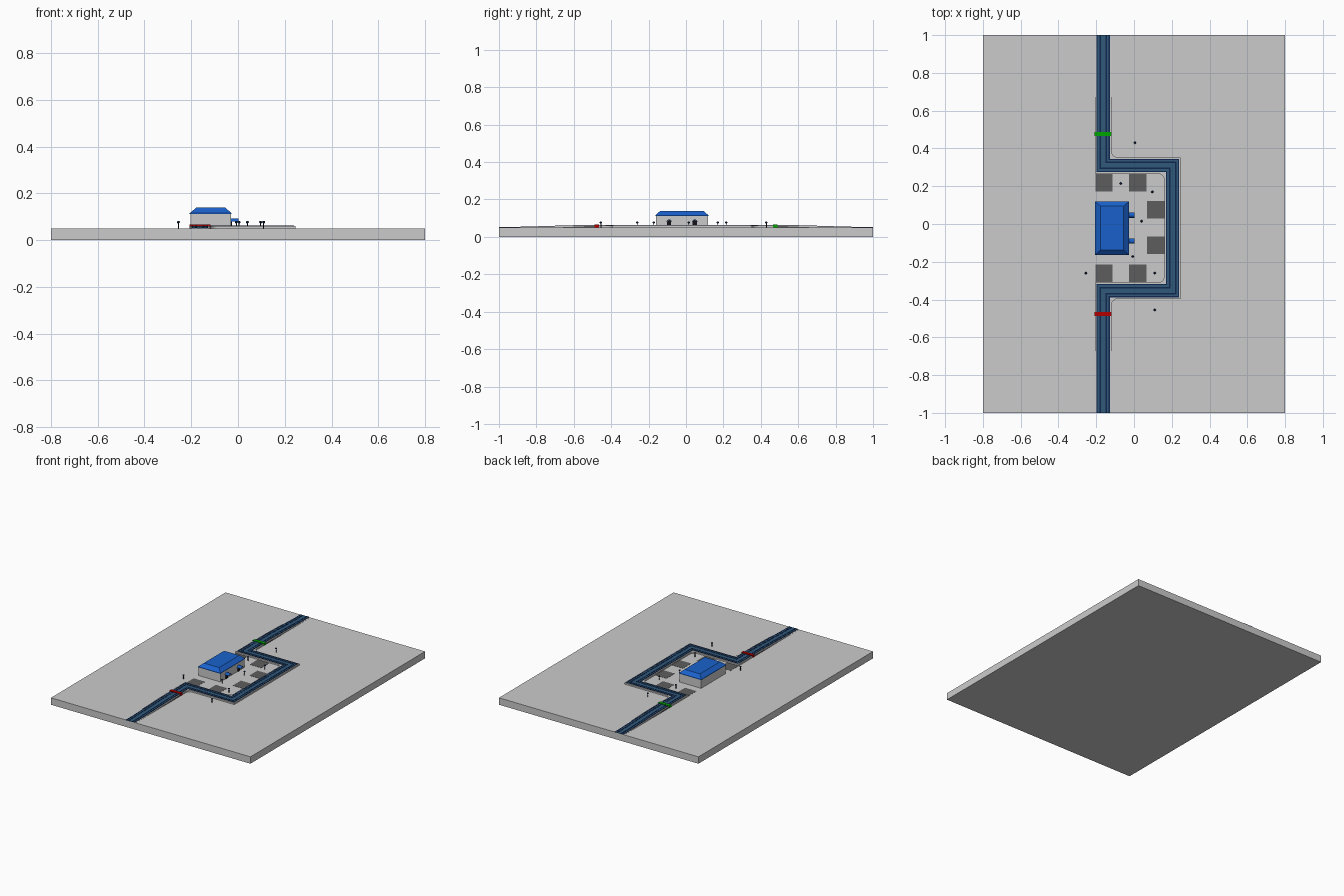
import bpy, bmesh, math
from mathutils import Vector

if "Cube" in bpy.data.objects:
    bpy.data.objects.remove(bpy.data.objects["Cube"])


def material(name, rgb):
    m = bpy.data.materials.new(name)
    m.diffuse_color = (*rgb, 1)
    m.use_nodes = True
    m.node_tree.nodes["Principled BSDF"].inputs["Base Color"].default_value = m.diffuse_color
    return m


BLUE = material("roof_blue", (0.01, 0.12, 0.6))
TRACK = material("track_blue", (0.03, 0.1, 0.19))
NAVY = material("rail_navy", (0.005, 0.02, 0.08))
DARK = material("dark_grey", (0.11, 0.11, 0.11))
RED = material("gate_red", (0.45, 0.0, 0.0))
GREEN = material("gate_green", (0.0, 0.38, 0.0))
BLACK = material("door_black", (0.005, 0.005, 0.008))


def finish(bm, name, mat=None):
    bmesh.ops.recalc_face_normals(bm, faces=bm.faces)
    me = bpy.data.meshes.new(name)
    bm.to_mesh(me)
    bm.free()
    ob = bpy.data.objects.new(name, me)
    bpy.context.collection.objects.link(ob)
    if mat:
        me.materials.append(mat)
    return ob


def loft(name, rings, mat=None):
    bm = bmesh.new()
    rows = [[bm.verts.new(p) for p in r] for r in rings]
    n = len(rows[0])
    for a, b in zip(rows, rows[1:]):
        for i in range(n):
            j = (i + 1) % n
            bm.faces.new((a[i], a[j], b[j], b[i]))
    bm.faces.new(rows[0])
    bm.faces.new(rows[-1])
    return finish(bm, name, mat)


def rect(x0, x1, y0, y1, z):
    return [(x0, y0, z), (x1, y0, z), (x1, y1, z), (x0, y1, z)]


def box(name, x0, x1, y0, y1, z0, z1, mat=None):
    return loft(name, [rect(x0, x1, y0, y1, z0), rect(x0, x1, y0, y1, z1)], mat)


G = 0.05     # ground level
TOP = 0.06   # embankment level

box("ground_slab", -0.8, 0.8, -1, 1, 0, G)

# Track centre line: x, y, height of the embankment
L, R, S, N = -0.163, 0.204, -0.353, 0.31
PATH = [(L, -1, G + .0005), (L, -0.93, G + .0005), (L, -0.6, TOP), (L, S, TOP), (R, S, TOP),
        (R, N, TOP), (L, N, TOP), (L, 0.6, TOP), (L, 0.93, G + .0005), (L, 1, G + .0005)]


def strip(name, a, b, lift, mat=None):
    # Rectangular band between side offsets a and b, mitred along the path
    pts = [Vector(p[:2]) for p in PATH]
    rings = []
    for i, (x, y, h) in enumerate(PATH):
        d0 = (pts[i] - pts[max(i - 1, 0)]).normalized()
        d1 = (pts[min(i + 1, len(pts) - 1)] - pts[i]).normalized()
        if d0.length == 0:
            d0 = d1
        if d1.length == 0:
            d1 = d0
        n0, n1 = Vector((d0.y, -d0.x)), Vector((d1.y, -d1.x))
        m = (n0 + n1) / (1 + n0.dot(n1))
        p, q = pts[i] + m * a, pts[i] + m * b
        rings.append([(*p, G - .005), (*q, G - .005), (*q, h + lift), (*p, h + lift)])
    return loft(name, rings, mat)


strip("embankment", -0.043, 0.043, 0)
strip("track_bed", -0.034, 0.034, 0.0012, TRACK)
for side in (-1, 1):
    for k, (c, w) in enumerate(((0.016, 0.004), (0.032, 0.003))):
        strip("track_rail", side * c - w, side * c + w, 0.0025, NAVY)

# Dark approach ramps and coloured gates
for s, mat, name in ((-1, RED, "red_gate"), (1, GREEN, "green_gate")):
    x0, x1 = L - 0.044, L + 0.044
    loft("approach_ramp", [
        [(x0, s * 0.47, G - .005), (x1, s * 0.47, G - .005),
         (x1, s * 0.47, TOP + .0006), (x0, s * 0.47, TOP + .0006)],
        [(x0, s * 0.68, G - .005), (x1, s * 0.68, G - .005),
         (x1, s * 0.68, G + .0005), (x0, s * 0.68, G + .0005)]], DARK)
    box(name, L - 0.045, L + 0.045, s * 0.477 - 0.011, s * 0.477 + 0.011, G, 0.066, mat)


# Concave fills rounding the inside corners of the embankment
def corner_fill(x, y, sx, sy, r=0.035):
    arc = [(x + sx * r * (1 - math.sin(t)), y + sy * r * (1 - math.cos(t)))
           for t in (math.pi / 2 * i / 6 for i in range(7))]
    pts = [(x, y)] + arc
    loft("corner_fill", [[(*p, z) for p in pts] for z in (G - .005, TOP)])


e = 0.043
corner_fill(R - e, N - e, -1, -1)
corner_fill(R - e, S + e, -1, 1)
corner_fill(L + e, N + e, 1, 1)
corner_fill(L + e, S - e, 1, -1)

# Dark ground pads around the yard
for x, y in ((-0.205, 0.172), (-0.027, 0.172), (0.07, 0.03),
             (0.07, -0.16), (-0.205, -0.308), (-0.027, -0.308)):
    box("ground_pad", x, x + 0.092, y, y + 0.093, G - .002, G + .001, DARK)

# Station building with hipped roof
box("station_walls", -0.204, -0.03, -0.16, 0.118, G, 0.113)
loft("station_roof", [rect(-0.207, -0.027, -0.164, 0.12, 0.111),
                      rect(-0.207, -0.027, -0.164, 0.12, 0.115),
                      rect(-0.178, -0.055, -0.138, 0.095, 0.139)], BLUE)

# Arched doors under barrel canopies
for y in (0.047, -0.09):
    arc = [math.pi * i / 10 for i in range(11)]

    def arch(r, z=0.079):
        return [(y + r * math.cos(t), z + r * math.sin(t)) for t in arc]

    door = [(y - 0.011, G), (y + 0.011, G)] + arch(0.011)
    loft("door", [[(x, *p) for p in door] for x in (-0.032, -0.026)], BLACK)
    shell = arch(0.0145) + arch(0.0115)[::-1]
    loft("door_canopy", [[(x, *p) for p in shell] for x in (-0.032, 0.002)], BLUE)

# Lamp posts
for x, y in ((0.005, 0.43), (-0.07, 0.215), (0.097, 0.17), (0.04, 0.015),
             (-0.007, -0.172), (-0.255, -0.26), (0.11, -0.26), (0.11, -0.455)):
    def ring(r, z):
        return [(x + r * math.cos(i * math.pi / 4), y + r * math.sin(i * math.pi / 4), z)
                for i in range(8)]

    loft("lamp_post", [ring(0.002, G), ring(0.002, 0.074)], BLACK)
    loft("lamp_head", [ring(0.003, 0.072), ring(0.0065, 0.075),
                       ring(0.0065, 0.079), ring(0.003, 0.082)], NAVY)
